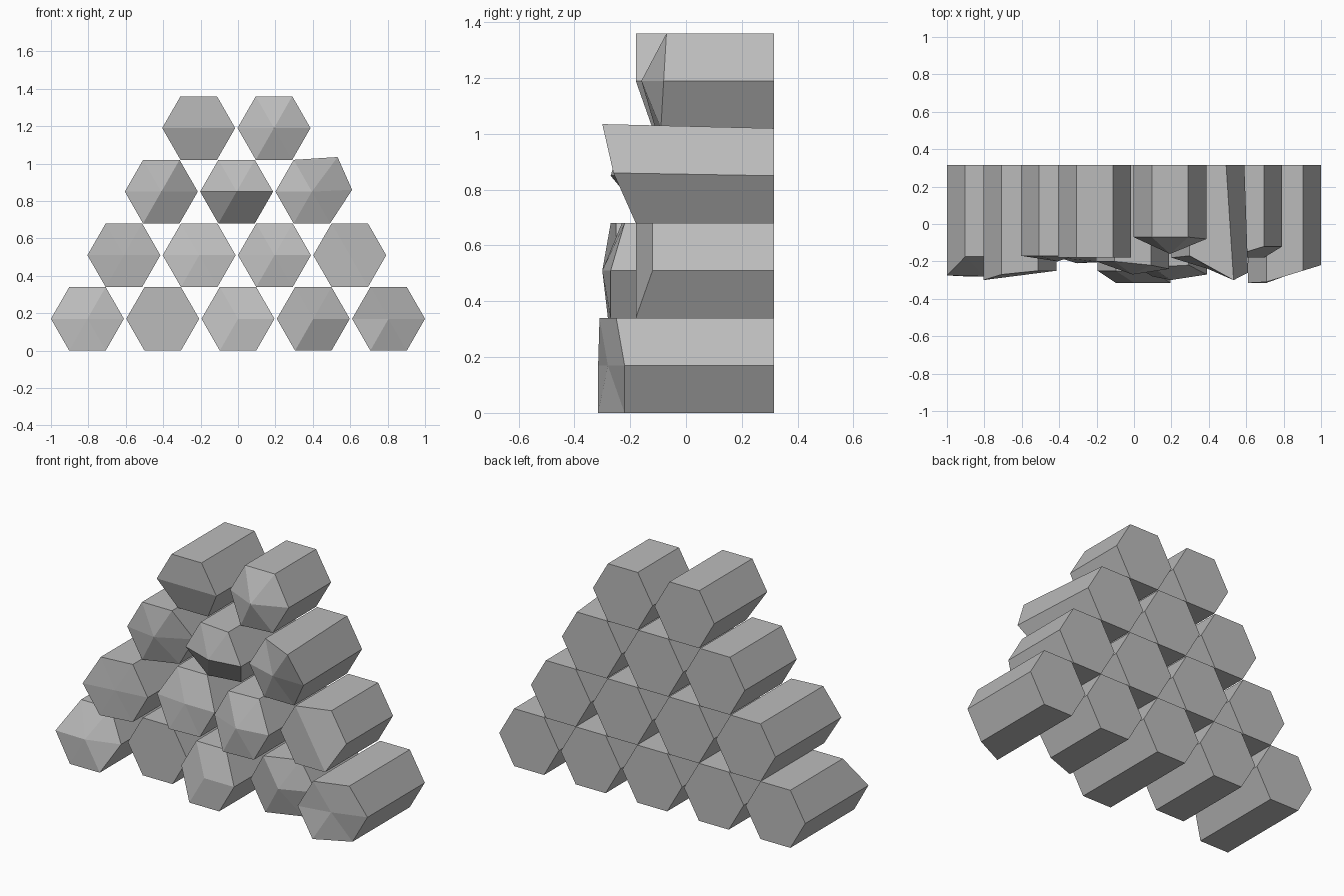
import bpy, bmesh, math

if "Cube" in bpy.data.objects:
    bpy.data.objects.remove(bpy.data.objects["Cube"], do_unlink=True)

stone = bpy.data.materials.new("stone_grey")
stone.use_nodes = True
GREY = (0.5, 0.5, 0.5, 1)
stone.diffuse_color = GREY
stone.node_tree.nodes["Principled BSDF"].inputs["Base Color"].default_value = GREY

RADIUS, HALF_HEIGHT, BACK = 0.195, 0.17, 0.315


def column(name, cx, cz, depths, lean=None):
    """Hexagonal column with a chipped front: depths in cm for
    E, NE, NW, W, SW, SE and the middle; lean shifts front corners."""
    lean = lean or {}
    bm = bmesh.new()
    front, back = [], []
    for i in range(6):
        a = math.radians(60 * i)
        x = cx + RADIUS * math.cos(a)
        z = cz + HALF_HEIGHT * math.sin(a) / math.sin(math.pi / 3)
        dx, dz = lean.get(i, (0, 0))
        front.append(bm.verts.new((x + dx, -depths[i] / 100, z + dz)))
        back.append(bm.verts.new((x, BACK, z)))
    middle = bm.verts.new((cx, -depths[6] / 100, cz))
    for i in range(6):
        j = (i + 1) % 6
        bm.faces.new((front[i], front[j], middle))
        bm.faces.new((front[i], back[i], back[j], front[j]))
    bm.faces.new(back)
    bmesh.ops.recalc_face_normals(bm, faces=bm.faces)
    mesh = bpy.data.meshes.new(name)
    bm.to_mesh(mesh)
    bm.free()
    mesh.materials.append(stone)
    bpy.context.collection.objects.link(bpy.data.objects.new(name, mesh))


# Rows from the ground up: centre of the first column, then chip depths
rows = [
    (-0.805, [(22, 17.5, 17.5, 27.5, 28, 28, 28),
              (17.5,) * 7,
              (31.5, 25, 25, 25, 31.5, 31.5, 31.5),
              (12, 13, 20, 18, 18, 11, 20),
              (22, 25, 31, 31.5, 31.5, 22, 28)]),
    (-0.61, [(25, 25, 27, 30, 28, 25, 27.5),
             (20, 13, 13, 18, 21, 20, 20),
             (27, 22, 23, 22, 28, 27, 30),
             (12, 12, 18, 18, 18, 18, 18)]),
    (-0.41, [(10, 17, 17, 17, 17, 10, 20),
             (24, 22, 20, 20, 13, 10, 27),
             (26, 30, 17, 18, 18, 18, 24)]),
    (-0.21, [(18, 18, 18, 18, 12, 12, 18),
             (8, 7, 7, 7, 11, 9, 16)]),
]
for r, (start, row) in enumerate(rows):
    for c, depths in enumerate(row):
        leaning = {0: (0.02, 0.01), 1: (0.04, 0.015)} if (r, c) == (2, 2) else None
        column(f"hex_column_row{r + 1}_{c + 1}", start + 0.4025 * c,
               HALF_HEIGHT + 0.34 * r, depths, leaning)
